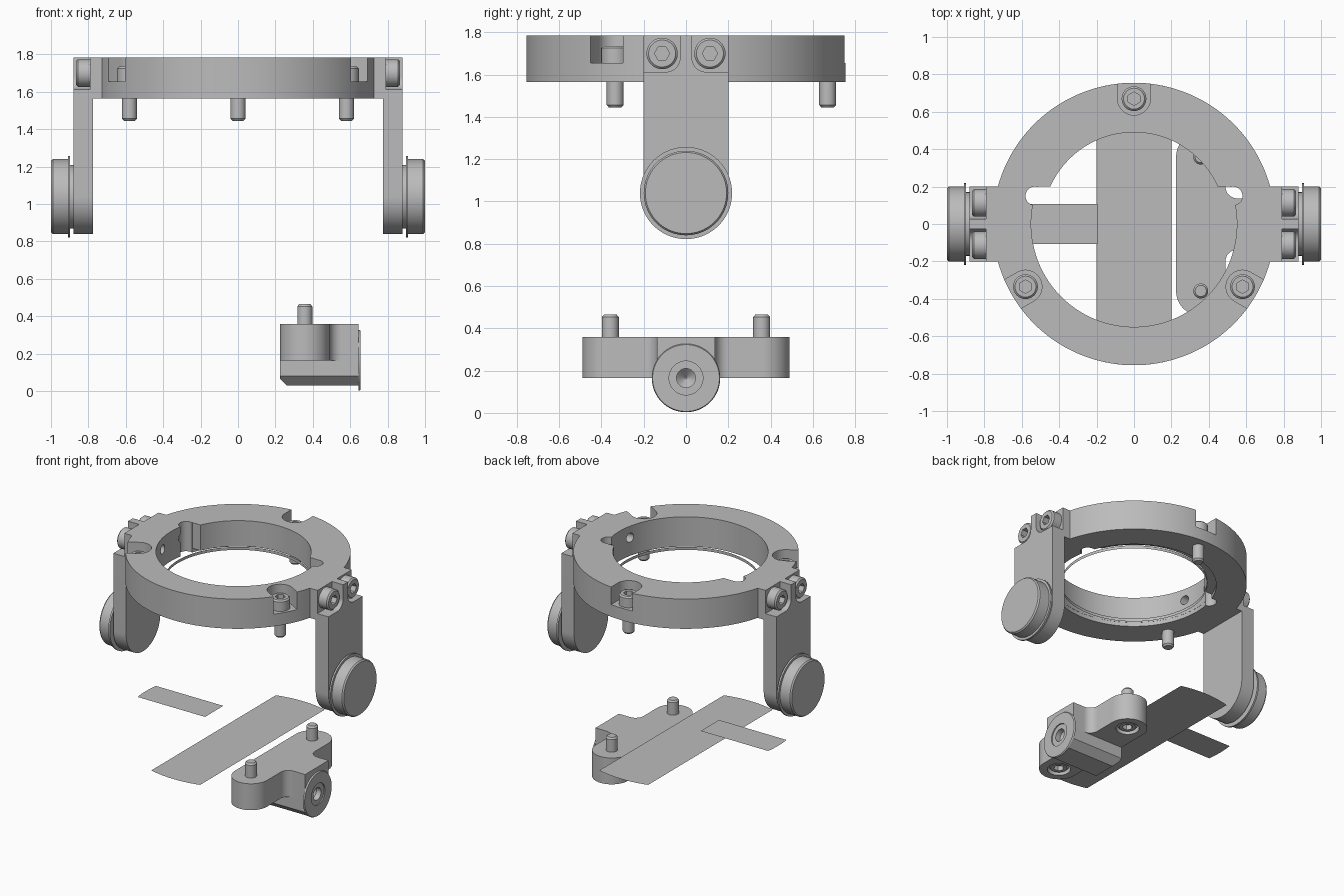
import bpy, bmesh
from math import sin, cos, pi, radians, asin, degrees
from mathutils import Matrix

old = bpy.data.objects.get("Cube")
if old:
    bpy.data.objects.remove(old, do_unlink=True)

grey = bpy.data.materials.new("satin_grey")
grey.use_nodes = True
colour = (0.5, 0.5, 0.5, 1)
grey.diffuse_color = colour
for node in grey.node_tree.nodes:
    if node.type == 'BSDF_PRINCIPLED':
        node.inputs["Base Color"].default_value = colour

# Local z points along world x, local x along world y
ALONG_X = Matrix(((0, 0, 1, 0), (1, 0, 0, 0), (0, 1, 0, 0), (0, 0, 0, 1)))
FLIP_X = Matrix.Scale(-1, 4, (1, 0, 0))
ID = Matrix()


def finish(name, bm, matrix=ID):
    bm.transform(matrix)
    bmesh.ops.recalc_face_normals(bm, faces=bm.faces)
    mesh = bpy.data.meshes.new(name)
    bm.to_mesh(mesh)
    bm.free()
    mesh.materials.append(grey)
    obj = bpy.data.objects.new(name, mesh)
    bpy.context.collection.objects.link(obj)
    return obj


def arc(cx, cy, r, a0, a1, n=24):
    steps = [radians(a0 + (a1 - a0) * i / n) for i in range(n + 1)]
    return [(cx + r * cos(a), cy + r * sin(a)) for a in steps]


def prism(name, pts, z0, z1, matrix=ID):
    bm = bmesh.new()
    face = bm.faces.new([bm.verts.new((x, y, z0)) for x, y in pts])
    if z1 > z0:
        new = bmesh.ops.extrude_face_region(bm, geom=[face], use_keep_orig=True)
        top = [v for v in new["geom"] if isinstance(v, bmesh.types.BMVert)]
        bmesh.ops.translate(bm, verts=top, vec=(0, 0, z1 - z0))
    return finish(name, bm, matrix)


def lathe(name, profile, matrix=ID, n=48, caps=True):
    bm = bmesh.new()
    rings = [[bm.verts.new((r * cos(2 * pi * i / n), r * sin(2 * pi * i / n), h))
              for i in range(n)] for r, h in profile]
    for a, b in zip(rings, rings[1:]):
        for i in range(n):
            j = (i + 1) % n
            bm.faces.new((a[i], a[j], b[j], b[i]))
    if caps:
        bm.faces.new(rings[0])
        bm.faces.new(rings[-1])
    return finish(name, bm, matrix)


def cut(obj, cutter, keep=False):
    mod = obj.modifiers.new("cut", 'BOOLEAN')
    mod.operation = 'DIFFERENCE'
    mod.solver = 'EXACT'
    mod.object = cutter
    bpy.context.view_layer.objects.active = obj
    bpy.ops.object.modifier_apply(modifier=mod.name)
    if not keep:
        bpy.data.objects.remove(cutter, do_unlink=True)


def cap_screw(name, tip, seat, top, head, matrix):
    # Shaft with chamfered tip, cylindrical head and hexagonal socket
    screw = lathe(name, [(.03, tip), (.04, tip + .012), (.04, seat), (head, seat),
                         (head, top - .01), (head - .01, top)], matrix, 40)
    cut(screw, lathe("socket", [(.036, top - .045), (.036, top + .05)], matrix, 6))


def at(x, y, z=0):
    return Matrix.Translation((x, y, z))


# Main ring with flat side bosses
R, BOT, TOP = .755, 1.565, 1.785
a = degrees(asin(.2 / R))
outline = (arc(0, 0, R, a, 180 - a, 60) + [(-.778, .2), (-.778, -.2)]
           + arc(0, 0, R, 180 + a, 360 - a, 60) + [(.778, -.2), (.778, .2)])
ring = prism("ring", outline, BOT, TOP)

# Stepped bore, narrower at the back, with a shallow recess underneath
b, c = degrees(asin(.2 / .55)), degrees(asin(.2 / .49))
bore = arc(0, 0, .49, c, 180 - c, 60) + arc(0, 0, .55, 180 - b, 360 + b, 80)
cut(ring, prism("bore", bore, 1.4, 2))
cut(ring, lathe("recess", [(.551, 1.5), (.551, 1.595)], n=96))
lathe("inner_band", [(.491, 1.568), (.491, 1.59)], n=96, caps=False)

for side in (-1, 1):
    cut(ring, lathe("relief", [(.05, 1.4), (.05, 2)], at(.53 * side, .15)))

# Ring screws in pockets that open outwards
for name, ang in (("back", 90), ("front_right", 210), ("front_left", 330)):
    turn = Matrix.Rotation(radians(ang), 4, 'Z')
    pocket = arc(.67, 0, .088, 90, 270) + [(.9, -.088), (.9, .088)]
    cut(ring, prism("pocket", pocket, 1.655, 2, turn))
    cap_screw(name + "_ring_screw", 1.445, 1.65, 1.735, .066, turn @ at(.67, 0))

# Side arms with screws and round end pads
AXIS_Z = 1.04
for side, flip in (("left", ID), ("right", FLIP_X)):
    frame = flip @ ALONG_X
    shape = arc(0, AXIS_Z, .2, 180, 360, 48) + [(.2, TOP), (-.2, TOP)]
    arm = prism(side + "_arm", shape, .776, .88, frame)
    for s in (-1, 1):
        notch = arc(.095, 1.68, .067, 180, 270, 12) + [(.3, 1.613), (.3, 2), (.028, 2)]
        notch = [(y * s, z) for y, z in notch]
        cut(arm, prism("notch", notch, .79, 1, frame))
        place = frame @ at(.113 * s, 1.7)
        cut(ring, lathe("thread", [(.033, .4), (.033, .68)], place, 32))
        label = "front" if s < 0 else "back"
        cap_screw(f"{side}_{label}_arm_screw", .72, .785, .865, .074, place)
    hub = frame @ at(0, AXIS_Z)
    lathe(side + "_pad", [(.17, .87), (.17, .897), (.218, .897), (.218, .91),
                          (.2, .91), (.2, .99), (.192, 1)], hub, 72)

# Lower clamp: winged upper body
half = (arc(.357, .358, .132, 180, 0, 30) + arc(.552, .2, .063, 180, 270, 10)
        + [(.645, .137)])
body = prism("clamp_body", half + [(x, -y) for x, y in reversed(half)], .165, .36)

# Lower clamp: chamfered centre block
section = [(-.137, .165), (-.137, .08), (-.085, .03), (.085, .03), (.137, .08), (.137, .165)]
block = prism("clamp_block", section, .225, .645, ALONG_X)
bm = bmesh.new()
bm.from_mesh(block.data)
corner = [e for e in bm.edges if all(v.co.x < .23 and v.co.z < .05 for v in e.verts)]
bmesh.ops.bevel(bm, geom=corner, offset=.035, segments=1, affect='EDGES')
bm.to_mesh(block.data)
bm.free()

# Lower clamp: face washer with a countersunk hole through the parts behind it
hub = ALONG_X @ at(0, .165)
washer = lathe("clamp_washer", [(.162, .645), (.162, .65), (.158, .656)], hub, 64)
sink = lathe("sink", [(.004, .57), (.045, .61), (.045, .648), (.08, .648), (.08, .7)], hub)
for part in (washer, block, body):
    cut(part, sink, keep=True)
bpy.data.objects.remove(sink, do_unlink=True)

# Lower clamp: upward screws, heads sunk into the underside
upside = Matrix.Rotation(pi, 4, 'X')
for s, label in ((-1, "front"), (1, "back")):
    cut(body, lathe("counterbore", [(.078, .1), (.078, .21)], at(.357, .358 * s)))
    cap_screw(label + "_clamp_screw", -.465, -.23, -.175, .066, at(.357, .358 * s) @ upside)

# Thin loose strips ending on the ring's outer circle
d = degrees(asin(.2 / R))
prism("long_strip", arc(0, 0, R, 90 - d, 90 + d) + arc(0, 0, R, 270 - d, 270 + d), .39, .39)
e = degrees(asin(.107 / R))
prism("short_strip", arc(0, 0, R, 180 - e, 180 + e) + [(-.195, -.107), (-.195, .107)], .55, .55)

# Smooth the round faces, keep the edges sharp
bpy.ops.object.select_all(action='DESELECT')
for obj in bpy.context.collection.objects:
    if obj.type == 'MESH' and grey.name in obj.data.materials:
        obj.select_set(True)
        bpy.context.view_layer.objects.active = obj
bpy.ops.object.shade_smooth_by_angle(angle=radians(30))
